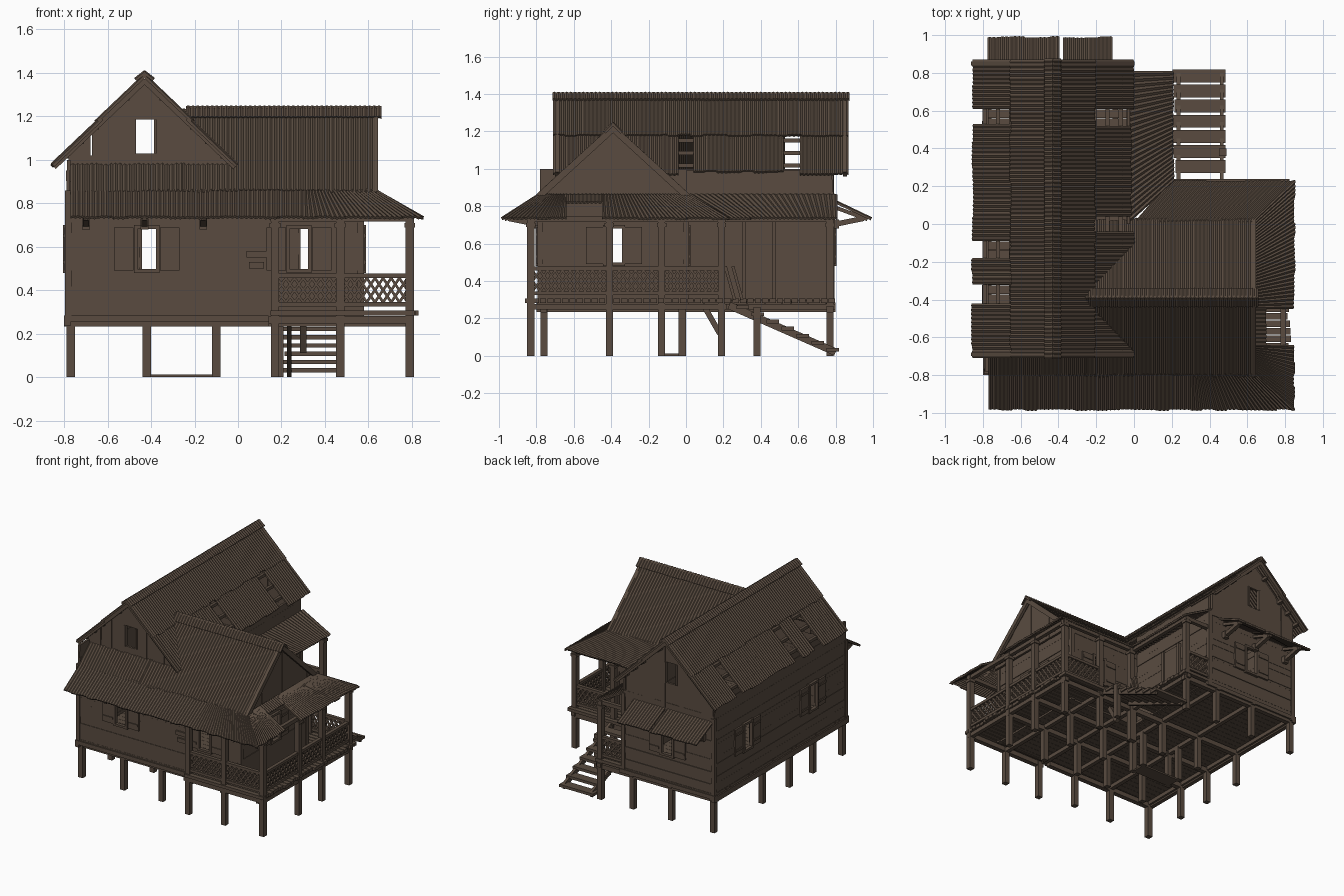
import bpy, bmesh, random
from mathutils import Vector as V

random.seed(4)
if "Cube" in bpy.data.objects:
    bpy.data.objects.remove(bpy.data.objects["Cube"])

wood = bpy.data.materials.new("weathered_brown_wood")
wood.use_nodes = True
brown = (0.1, 0.071, 0.051, 1)
wood.diffuse_color = brown
wood.node_tree.nodes["Principled BSDF"].inputs["Base Color"].default_value = brown
wood.node_tree.nodes["Principled BSDF"].inputs["Roughness"].default_value = 0.9
parts = {}


def part(name):
    return parts.setdefault(name, bmesh.new())


def hexa(name, bottom, top):
    """Solid between two four-cornered loops."""
    bm = part(name)
    a, b = [[bm.verts.new(p) for p in loop] for loop in (bottom, top)]
    bm.faces.new(a[::-1])
    bm.faces.new(b)
    for i in range(4):
        j = (i + 1) % 4
        bm.faces.new((a[i], a[j], b[j], b[i]))


def box(name, x0, x1, y0, y1, z0, z1):
    loop = [(x0, y0), (x1, y0), (x1, y1), (x0, y1)]
    hexa(name, [(*p, z0) for p in loop], [(*p, z1) for p in loop])


def beam(name, a, b, w=0.03, h=None):
    a, b = V(a), V(b)
    d = (b - a).normalized()
    side = d.cross(V((0, 0, 1)) if abs(d.z) < 0.9 else V((0, 1, 0))).normalized()
    up = side.cross(d) * (h or w) / 2
    side *= w / 2
    ring = [-side - up, side - up, side + up, up - side]
    hexa(name, [a + r for r in ring], [b + r for r in ring])


def post(name, x, y, z0, z1, w=0.038):
    box(name, x - w / 2, x + w / 2, y - w / 2, y + w / 2, z0, z1)


def slab(name, axis, pos, a0, a1, z0, z1, t=0.016):
    """Box lying in a wall that runs along the given axis."""
    if axis == 'x':
        box(name, a0, a1, pos - t / 2, pos + t / 2, z0, z1)
    else:
        box(name, pos - t / 2, pos + t / 2, a0, a1, z0, z1)


def steps(lo, hi, step, extra):
    n = max(1, round((hi - lo) / step))
    cuts = [lo + (hi - lo) * i / n for i in range(n + 1)]
    cuts = [c for c in cuts if all(abs(c - e) > 0.012 for e in extra if lo < e < hi)]
    return sorted(set([lo, hi] + cuts + [e for e in extra if lo < e < hi]))


def wall(name, axis, pos, a0, a1, z0, z1, holes=()):
    """Horizontal boards, broken at each hole (a, b, low, high)."""
    zs = steps(z0, z1, 0.048, [h for o in holes for h in o[2:]])
    for lo, hi in zip(zs, zs[1:]):
        p, start = pos + random.uniform(-.003, .003), a0
        for h in sorted(o for o in holes if o[2] < (lo + hi) / 2 < o[3]):
            slab(name, axis, p, start, h[0], lo, hi)
            start = h[1]
        slab(name, axis, p, start, a1 + random.uniform(-.004, .004), lo, hi)


def gable(name, axis, pos, a0, a1, base, height, holes=()):
    """Vertical boards cut to the roof line given by height."""
    cuts = steps(a0, a1, 0.05, [h for o in holes for h in o[:2]])
    for lo, hi in zip(cuts, cuts[1:]):
        p, z = pos + random.uniform(-.003, .003), base
        for h in holes:
            if h[0] < (lo + hi) / 2 < h[1]:
                slab(name, axis, p, lo, hi, z, h[2])
                z = h[3]
        foot = [(lo, -.008), (hi, -.008), (hi, .008), (lo, .008)]
        at = lambda a, t, zz: (a, p + t, zz) if axis == 'x' else (p + t, a, zz)
        hexa(name, [at(a, t, z) for a, t in foot], [at(a, t, height(a)) for a, t in foot])


def sheet(name, t0, t1, b0, b1, thick=0.012):
    """Corrugated roof sheet from a top edge to a ragged bottom edge."""
    bm = part(name)
    t0, t1, b0, b1 = map(V, (t0, t1, b0, b1))
    n = max(2, 2 * round((b1 - b0).length / 0.022))
    nrm = (b1 - b0).cross(t0 - b0).normalized()
    nrm *= -1 if nrm.z < 0 else 1
    prev, rag = None, 0
    for i in range(n + 1):
        if i % 6 == 0:
            rag = random.uniform(-.02, .02)
        top, bot = t0.lerp(t1, i / n), b0.lerp(b1, i / n)
        bot += (bot - top) * rag
        off = nrm * (0.003 if i % 2 else -0.003)
        ring = [bm.verts.new(p) for p in (top + off, bot + off, bot + off - nrm * thick, top + off - nrm * thick)]
        if prev:
            for k in range(4):
                m = (k + 1) % 4
                bm.faces.new((prev[k], prev[m], ring[m], ring[k]))
        else:
            bm.faces.new(ring)
        prev = ring
    bm.faces.new(prev[::-1])


def window(axis, pos, out, c, z0=0.49, z1=0.69, w=0.1):
    """Frame and two open shutters on the outside of a wall."""
    p = pos + out * 0.012
    for s in (-1, 1):
        slab("window_frames", axis, p, c + s * w / 2 - .008, c + s * w / 2 + .008, z0 - .01, z1 + .01, .026)
        e = c + s * (w / 2 + .055)
        slab("window_shutters", axis, p, e - .045, e + .045, z0, z1, .014)
        for z in (z0 + .04, z1 - .04):
            slab("window_shutters", axis, p + out * .009, e - .04, e + .04, z - .008, z + .008, .008)
    for z in (z0, z1):
        slab("window_frames", axis, p, c - w / 2, c + w / 2, z - .008, z + .008, .026)
    return (c - w / 2, c + w / 2, z0, z1)


def railing(axis, pos, a0, a1):
    """Two rails with a fretwork lattice between them."""
    at = lambda a, z: (a, pos, z) if axis == 'x' else (pos, a, z)
    for z in (.335, .467):
        slab("railing", axis, pos, a0, a1, z - .01, z + .01, .026)
    n = max(2, round((a1 - a0) / 0.04))
    d = (a1 - a0) / n
    for i in range(n):
        l, r = a0 + i * d, a0 + (i + 1) * d
        for z in (.345, .4):
            beam("railing", at(l, z), at(r, z + .056), .012)
            beam("railing", at(l, z + .056), at(r, z), .012)


# Stilts and porch posts
for x in (-.77, -.42, -.10, .17):
    for y in (-.76, -.41, -.13, .19, .77):
        if (x, y) != (.17, -.76):
            post("stilts", x, y, 0, .27)
for x, y in ((.47, -.41), (.47, -.13), (.47, .38), (-.42, -.02), (-.10, -.02)):
    post("stilts", x, y, 0, .26)
porch = [(.17, -.83), (.47, -.83), (.79, -.83), (.79, -.41), (.79, -.13), (.79, .19), (.47, .19), (.19, .19), (.17, .77)]
for x, y in porch:
    post("porch_posts", x, y, 0, .74)
    post("post_caps", x, y, .69, .71, .05)
box("ground_plank", -.42, -.10, -.13, -.02, 0, .012)
beam("brace", (.3, .1, .26), (.3, .18, .12), .03)

# Floor beams and planked floor
for y in (-.76, -.41, -.13, .19):
    beam("floor_joists", (-.8, y, .25), (.81 if y > -.7 else .14, y, .25), .035)
beam("floor_joists", (-.8, .77, .25), (.2, .77, .25), .035)
beam("floor_joists", (.14, -.83, .265), (.81, -.83, .265), .035)
for x in (-.77, -.42, -.10, .17):
    beam("floor_joists", (x, -.78, .262), (x, .8, .262), .03)
for x in (.47, .79):
    beam("floor_joists", (x, -.85, .262), (x, .22, .262), .03)
for i in range(34):
    y = -.79 + i * .0466
    box("house_floor", -.79, .0, y, y + .045, .275, .295)
    if y < .0:
        box("house_floor", 0, .57, y, y + .045, .275, .295)
for i in range(28):
    y = -.86 + i * .0394
    box("porch_floor", .15 if y < -.8 or y > .0 else .56, .82 + random.uniform(-.012, .012), y, y + .034, .283, .306)
for i in range(15):
    y = .21 + i * .0394
    box("porch_floor", -.02, .2 + random.uniform(-.012, .012), y, y + .034, .283, .306)

# Walls with their windows
z0, z1 = .27, .86
f = [window('x', -.78, -1, -.42), window('x', -.78, -1, .28)]
wall("front_wall", 'x', -.78, -.785, .57, z0, z1, f)
wall("wing_side_wall", 'y', .565, -.78, .0, z0, z1, [window('y', .565, 1, -.385)])
wall("wing_back_wall", 'x', .0, -.03, .57, z0, z1, [window('x', .0, 1, .33)])
wall("rear_porch_wall", 'y', -.03, .0, .78, z0, .99)
wall("back_wall", 'x', .78, -.785, -.03, z0, .88, [window('x', .78, 1, -.4)])
wall("long_side_wall", 'y', -.78, -.78, .78, z0, 1.0, [window('y', -.78, -1, c) for c in (-.38, .4)])
for y in (.31, .47):
    slab("rear_door", 'y', -.015, y - .01, y + .01, .3, .73, .03)
slab("rear_door", 'y', -.018, .31, .47, .3, .72, .018)
slab("loose_boards", 'x', -.795, .04, .13, .55, .58, .012)
slab("loose_boards", 'x', -.795, .05, .12, .5, .53, .012)
for x, y in ((-.78, -.78), (-.78, .78), (-.03, .78), (.565, -.78), (.565, .0)):
    post("corner_posts", x, y, .27, .86, .03)
box("front_sill", -.8, .14, -.8, -.77, .255, .285)
box("long_side_sill", -.8, -.77, -.8, .8, .235, .275)
box("back_sill", -.8, .0, .77, .8, .255, .285)

# Gable ends
RX, RZ, S = -.43, 1.39, .95
main_z = lambda a: RZ - .015 - S * abs(a - RX)
WY, WZ = -.39, 1.235
wing_z = lambda a: WZ - .015 - .915 * abs(a - WY)
holes = [(-.475, -.38, 1.03, 1.185), (-.679, -.671, 1.02, 1.12)]
for name, y, base in (("front_gable", -.66, .9), ("back_gable", .78, .84)):
    gable(name, 'x', y, -.78, -.05, base, main_z, holes)
    for x in holes[0][:2]:
        slab("gable_window_frame", 'x', y, x - .006, x + .006, 1.03, 1.185, .03)
gable("wing_gable", 'y', .6, -.78, .0, .84, wing_z)

# Main roof: whole upper sheets, broken lower sheets
for s, panels in ((-1, [(-.71, -.42), (-.32, -.18), (-.09, .53), (.61, .87)]),
                  (1, [(-.71, -.04), (.04, .52), (.61, .87)])):
    P = lambda d, y, up=0: (RX + s * d, y, RZ - S * d + up)
    for y0, y1 in ((-.71, -.1), (-.1, .42), (.42, .87)):
        sheet("main_roof", P(0, y0, .006), P(0, y1, .006), P(.225, y0, .006), P(.225, y1, .006))
    for y0, y1 in panels:
        d = random.uniform(.415, .43)
        sheet("main_roof_lower", P(.2, y0, -.006), P(.2, y1, -.006), P(d, y0, -.006), P(d, y1, -.006))
    for d in (.08, .22, .29, .36):
        beam("purlins", P(d, -.69, -.03), P(d, .85, -.03), .022)
    for y in (-.69, .85):
        beam("barge_boards", P(0, y, -.02), P(.42, y, -.02), .02, .035)
    sheet("ridge_cap", (RX, -.715, RZ + .02), (RX, .875, RZ + .02), (RX + s * .045, -.715, RZ - .015), (RX + s * .045, .875, RZ - .015))
    # Wing roof
    Q = lambda x, d, up=0: (x, WY + s * d, WZ - .915 * d + up)
    sheet("wing_roof", Q(-.26, 0), Q(.64, 0), Q(-.26, .415), Q(.64, .415))
    sheet("wing_ridge_cap", Q(-.24, 0, .014), Q(.66, 0, .014), Q(-.24, .05, .01), Q(.66, .05, .01))
    beam("barge_boards", Q(.635, 0, -.02), Q(.635, .41, -.02), .02, .035)
sheet("front_apron_roof", (-.77, -.64, 1.006), (-.25, -.64, 1.006), (-.77, -.805, .855), (-.25, -.805, .855))

# Skirt roof around the house
H, L = .865, .74
for a, b in ((-.77, -.2), (-.2, .3), (.3, .64)):
    sheet("front_skirt_roof", (a, -.79, H), (b, -.79, H), (a, -.985, L), (.85 if b > .6 else b, -.985, L))
for t0, t1, b0, b1 in ((-.79, -.64, -.985, -.64), (-.45, .02, -.45, .23)):
    sheet("side_skirt_roof", (.63, t0, H), (.63, t1, H), (.85, b0, L), (.85, b1, L))
sheet("side_skirt_roof", (.63, -.65, H), (.63, -.44, H), (.7, -.65, .825), (.7, -.44, .825))
sheet("wing_back_skirt_roof", (.0, .01, H), (.63, .01, H), (.19, .23, L), (.85, .23, L))
sheet("rear_side_skirt_roof", (-.02, .01, H), (-.02, .81, H), (.21, .22, L), (.21, .81, L))
for a, b in ((-.775, -.395), (-.375, -.115)):
    sheet("back_skirt_roof", (a, .78, .84), (b, .78, .84), (a, .99, L), (b, .99, L))

# Beams and brackets under the skirt roof
for a, b in (((.15, -.83), (.81, -.83)), ((.79, -.85), (.79, .21)), ((.17, .19), (.81, .19)), ((.17, .17), (.17, .79)), ((-.03, .77), (.19, .77))):
    beam("porch_beams", (*a, .73), (*b, .73), .028)
for x in (-.7, -.43, -.16):
    for y, s in ((-.78, -1), (.78, 1)):
        beam("brackets", (x, y, .7), (x, y + s * .17, .735), .028)
        beam("brackets", (x, y, .8), (x, y + s * .19, .73), .02)
        post("brackets", x, y + s * .02, .68, .73, .036)

# Railings
railing('x', -.83, .18, .46)
railing('x', -.83, .48, .78)
for y0, y1 in ((-.82, -.42), (-.40, -.14), (-.12, .18)):
    railing('y', .79, y0, y1)
railing('x', .19, .48, .78)
railing('x', .77, -.02, .16)
for y in (.21, .25):
    beam("loose_boards", (.2, y + .05, .3), (.2, y, .48), .016)

# Stairs
for x in (.235, .465):
    beam("stair_stringers", (x, .23, .27), (x, .8, .02), .02, .04)
for i in range(7):
    y, z = .27 + i * .08, .262 - i * .038
    box("stair_treads", .21 + random.uniform(-.01, .01), .485, y, y + .068, z - .012, z + .008)

# Turn every part into an object
for name, bm in parts.items():
    bmesh.ops.recalc_face_normals(bm, faces=bm.faces)
    mesh = bpy.data.meshes.new(name)
    bm.to_mesh(mesh)
    bm.free()
    mesh.materials.append(wood)
    bpy.context.collection.objects.link(bpy.data.objects.new(name, mesh))
